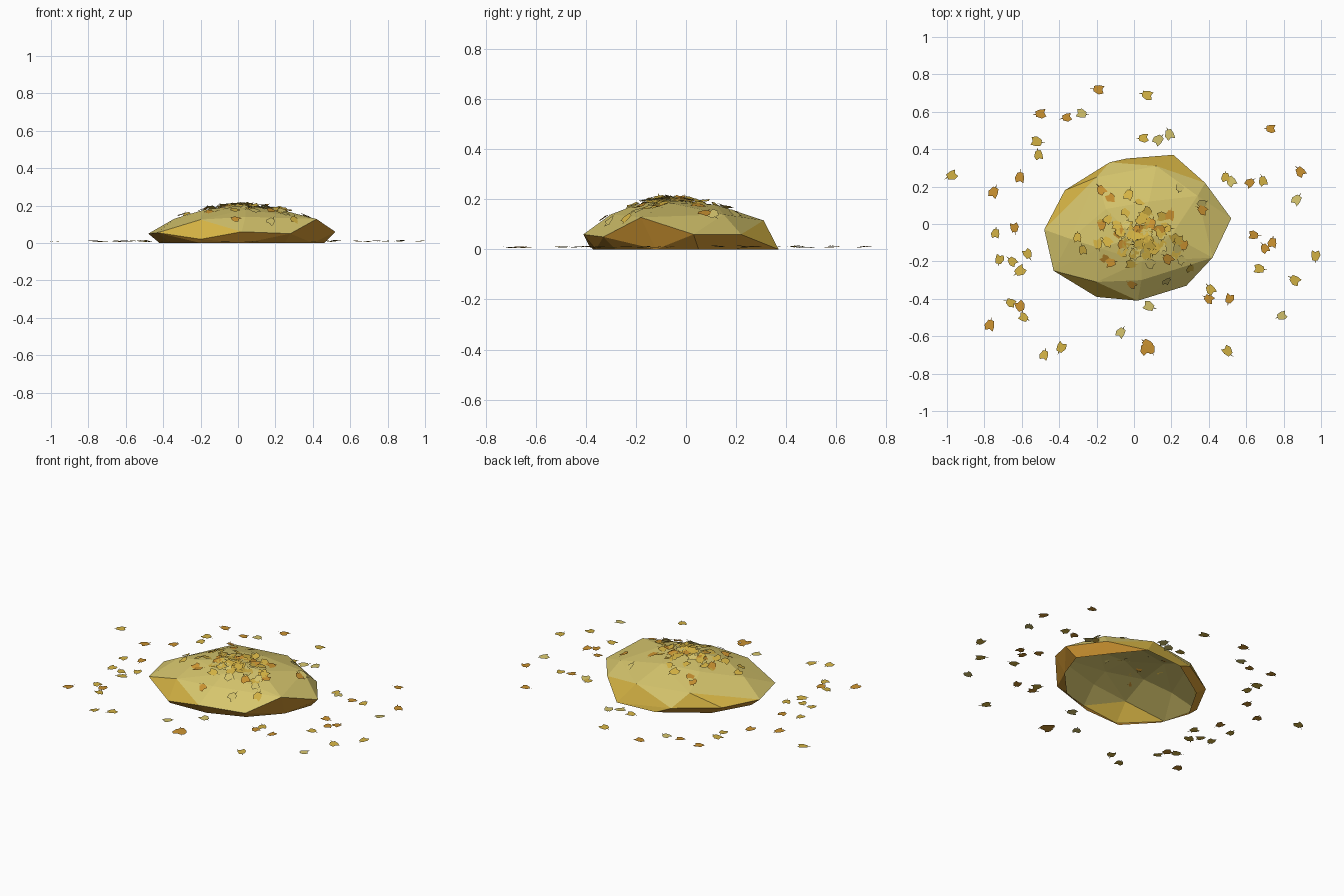
import bpy, bmesh, math, random
from mathutils import Vector, Matrix
from mathutils.bvhtree import BVHTree

if "Cube" in bpy.data.objects:
    bpy.data.objects.remove(bpy.data.objects["Cube"])

random.seed(11)


def material(name, rgb):
    m = bpy.data.materials.new(name)
    m.diffuse_color = [(c / 255) ** 2.2 for c in rgb] + [1]
    m.use_nodes = True
    m.node_tree.nodes["Principled BSDF"].inputs["Base Color"].default_value = m.diffuse_color
    return m


KHAKI = material("khaki", (212, 195, 108))
GOLD = material("gold", (212, 178, 70))
OCHRE = material("ochre", (203, 146, 52))
MATS = [KHAKI, GOLD, OCHRE]


def finish(bm, name):
    me = bpy.data.meshes.new(name)
    bm.to_mesh(me)
    for m in MATS:
        me.materials.append(m)
    ob = bpy.data.objects.new(name, me)
    bpy.context.collection.objects.link(ob)
    return ob


# Heap: faceted shell around a few guide rings, open underneath
crown = [(0, -.07, .2), (.2, -.06, .185), (.08, .12, .178), (-.15, .08, .175),
         (-.18, -.13, .178), (.04, -.2, .178)]
shoulder = [(.42, -.18, .128), (.04, -.3, .14), (-.2, -.31, .125), (-.34, -.08, .13),
            (-.2, .25, .122), (.12, .31, .116), (.34, .15, .14)]
rim = [(-.48, -.03, .05), (-.37, .18, .05), (-.13, .33, .04), (.21, .37, 0),
       (.38, .22, .06), (.52, .03, .06), (.28, -.33, .05), (.02, -.41, .06),
       (-.2, -.39, .02), (-.43, -.25, .055)]
foot = [(-.42, -.03, 0), (-.36, -.2, 0), (-.2, -.37, 0), (.04, -.36, 0), (.25, -.28, 0),
        (.4, -.12, 0), (.46, .05, 0), (.34, .21, 0), (-.3, .18, 0), (-.04, .35, 0)]
bm = bmesh.new()
for p in crown + shoulder + rim + foot:
    bm.verts.new(p)
hull = bmesh.ops.convex_hull(bm, input=bm.verts[:])
bmesh.ops.delete(bm, geom=[v for v in bm.verts if not v.link_faces], context='VERTS')
bm.normal_update()
bmesh.ops.delete(bm, geom=[f for f in bm.faces if f.normal.z < -.97], context='FACES')
for f in bm.faces:
    if f.normal.z < 0.05:
        f.material_index = 2
    elif f.calc_center_median().z < .078:
        f.material_index = 1
    f.smooth = False
bm.normal_update()
tree = BVHTree.FromBMesh(bm)
finish(bm, "leaf_heap")
bm.free()

# One leaf: small notched blade with a thin stalk
BLADE = [(-.022, -.012), (.004, -.024), (.026, -.016), (.018, .002),
         (.026, .018), (.002, .02), (-.022, .014)]
STALK = [(-.04, -.002), (-.021, -.003), (-.021, .003)]


def add_leaf(bm, pos, normal, colour, bend):
    rot = Vector((0, 0, 1)).rotation_difference(normal).to_matrix().to_4x4()
    spin = Matrix.Rotation(random.uniform(0, math.tau), 4, 'Z')
    mat = Matrix.Translation(pos) @ rot @ spin @ Matrix.Scale(random.uniform(1, 1.2), 4)
    for outline in (BLADE, STALK):
        f = bm.faces.new([bm.verts.new(mat @ Vector((x, y, bend * abs(x) * 4)))
                          for x, y in outline])
        f.material_index = colour


# Loose leaves lying on the ground, grouped by colour
loose = {
    0: [(-.28, .59), (.13, .45), (.19, .48), (.87, .13), (.79, -.49), (.08, -.44),
        (-.07, -.58), (.52, .23)],
    1: [(-.975, .26), (.07, .69), (-.52, .44), (-.51, .37), (.49, .25), (.69, .23),
        (-.74, -.05), (-.72, -.19), (-.65, -.2), (-.61, -.25), (-.57, -.16), (.97, -.17),
        (.67, -.24), (.86, -.3), (-.66, -.42), (-.59, -.5), (-.48, -.7), (-.39, -.66),
        (.41, -.35), (.05, .46), (.5, -.68)],
    2: [(-.19, .72), (-.36, .57), (-.5, .59), (.73, .51), (-.61, .25), (-.75, .17),
        (.89, .28), (.62, .22), (.74, -.1), (.7, -.13), (.64, -.06), (.4, -.4),
        (.51, -.4), (.07, -.64), (.06, -.67), (.09, -.67), (-.77, -.54), (-.64, -.02),
        (-.61, -.44)]}
bm = bmesh.new()
for colour, spots in loose.items():
    for x, y in spots:
        tilt = Vector((random.uniform(-.08, .08), random.uniform(-.08, .08), 1)).normalized()
        add_leaf(bm, (x, y, random.uniform(.006, .013)), tilt, colour, 0)
finish(bm, "ground_leaves")
bm.free()

# Leaves resting on the heap, thickest near the top
bm = bmesh.new()
for i in range(85):
    s = .08 if i % 2 else .17
    x = max(-.36, min(.36, random.gauss(.03, s)))
    y = max(-.32, min(.26, random.gauss(-.06, s * .8)))
    hit, nor, _, _ = tree.ray_cast(Vector((x, y, 1)), Vector((0, 0, -1)))
    if hit:
        tilt = (nor + Vector([random.uniform(-.25, .25) for _ in range(3)])).normalized()
        add_leaf(bm, hit + nor * random.uniform(.004, .012), tilt,
                 random.choice([0, 1, 1, 2]), random.uniform(-.05, .08))
finish(bm, "heap_leaves")
bm.free()
